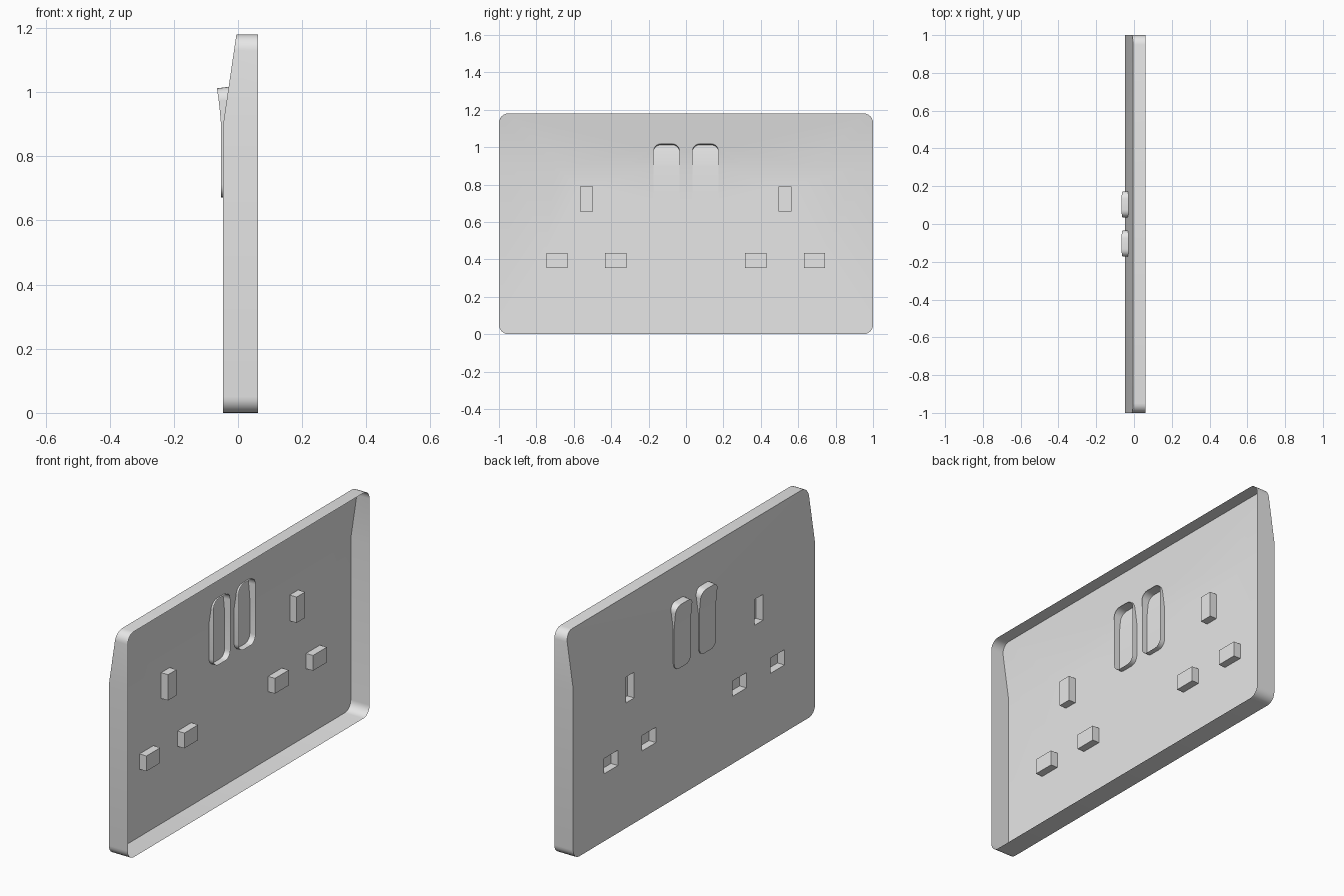
import bpy, bmesh, math

cube = bpy.data.objects.get("Cube")
if cube:
    bpy.data.objects.remove(cube, do_unlink=True)

FRONT, BACK, TOP, BEND = -0.047, 0.062, 1.18, 0.895
POCKET_DEPTH = 0.04

grey = bpy.data.materials.new("plain_grey")
grey.use_nodes = True
colour = (0.8, 0.8, 0.8, 1)
grey.diffuse_color = colour
grey.node_tree.nodes["Principled BSDF"].inputs["Base Color"].default_value = colour


def plate_x(z):
    """Front surface: upright, then leaning back towards the top."""
    return FRONT + max(0, z - BEND) / (TOP - BEND) * 0.042


def rocker_x(z):
    """Rocker surface: nearly flush, flaring out towards the top."""
    return -0.053 - 0.013 * (max(0, z - BEND) / 0.125) ** 1.3


def add_loop(bm, y0, y1, z0, z1, radius=0, steps=6):
    """Closed rounded rectangle of edges in the y-z plane."""
    corners = [(y1, z1, 0), (y0, z1, 90), (y0, z0, 180), (y1, z0, 270)]
    cy, cz = (y0 + y1) / 2, (z0 + z1) / 2
    verts = []
    for y, z, start in corners:
        oy = y - math.copysign(radius, y - cy)
        oz = z - math.copysign(radius, z - cz)
        for i in range(steps + 1 if radius else 1):
            a = math.radians(start + 90 * i / steps)
            verts.append(bm.verts.new((0, oy + radius * math.cos(a), oz + radius * math.sin(a))))
    for a, b in zip(verts, verts[1:] + verts[:1]):
        bm.edges.new((a, b))


def fill_and_cut(bm, levels):
    """Fill between the loops, then cut level lines where the surface bends."""
    bmesh.ops.triangle_fill(bm, edges=bm.edges[:], use_beauty=True, normal=(-1, 0, 0))
    for z in levels:
        bmesh.ops.bisect_plane(bm, geom=bm.verts[:] + bm.edges[:] + bm.faces[:],
                               plane_co=(0, 0, z), plane_no=(0, 0, 1))


def extrude_to(bm, edges, x):
    """Pull edges straight back to depth x and return the new edges."""
    geom = bmesh.ops.extrude_edge_only(bm, edges=edges)["geom"]
    for v in geom:
        if isinstance(v, bmesh.types.BMVert):
            v.co.x = x
    return [e for e in geom if isinstance(e, bmesh.types.BMEdge) and e.is_boundary]


def finish(bm, name):
    bmesh.ops.recalc_face_normals(bm, faces=bm.faces[:])
    if max(bm.faces, key=lambda f: f.calc_area() * abs(f.normal.x)).normal.x > 0:
        bmesh.ops.reverse_faces(bm, faces=bm.faces[:])
    mesh = bpy.data.meshes.new(name)
    bm.to_mesh(mesh)
    bm.free()
    mesh.materials.append(grey)
    obj = bpy.data.objects.new(name, mesh)
    bpy.context.collection.objects.link(obj)
    bpy.ops.object.select_all(action="DESELECT")
    obj.select_set(True)
    bpy.context.view_layer.objects.active = obj
    bpy.ops.object.shade_smooth_by_angle(angle=math.radians(30))
    return obj


# Pin openings of both outlets: one upright, two flat
pockets = []
for centre in (-0.533, 0.53):
    pockets.append((centre - 0.035, centre + 0.035, 0.655, 0.79))
    for side in (-1, 1):
        mid = centre + side * 0.157
        pockets.append((mid - 0.057, mid + 0.057, 0.353, 0.433))

rockers = [(-0.173, -0.035, 0.672, 1.018), (0.035, 0.173, 0.672, 1.018)]

# Face plate: pierced sheet with skirt and closed pin pockets
bm = bmesh.new()
add_loop(bm, -1, 1, 0, TOP, 0.05)
for p in pockets:
    add_loop(bm, *p)
for r in rockers:
    add_loop(bm, *r, 0.04)
fill_and_cut(bm, [BEND])
for v in bm.verts:
    v.co.x = plate_x(v.co.z)
rims = [e for e in bm.edges if e.is_boundary]


def inside(edge, box):
    y0, y1, z0, z1 = box
    return all(y0 - 0.01 < v.co.y < y1 + 0.01 and z0 - 0.01 < v.co.z < z1 + 0.01
               for v in edge.verts)


holes = pockets + rockers
skirt = [e for e in rims if not any(inside(e, h) for h in holes)]
pocket_rims = [[e for e in rims if inside(e, p)] for p in pockets]
extrude_to(bm, skirt, BACK)
for rim in pocket_rims:
    bmesh.ops.contextual_create(bm, geom=extrude_to(bm, rim, FRONT + POCKET_DEPTH))
finish(bm, "face_plate")

# Switch rockers: shallow caps, open at the back
for name, box in zip(("right_rocker", "left_rocker"), rockers):
    bm = bmesh.new()
    add_loop(bm, *box, 0.04)
    fill_and_cut(bm, [BEND + 0.02 * i for i in range(6)])
    rim = [e for e in bm.edges if e.is_boundary]
    floor = bm.verts[:]
    extrude_to(bm, rim, -0.02)
    for v in floor:
        v.co.x = rocker_x(v.co.z)
        v.co.z -= 0.006 * max(0, v.co.z - 0.97) / 0.048
    finish(bm, name)
